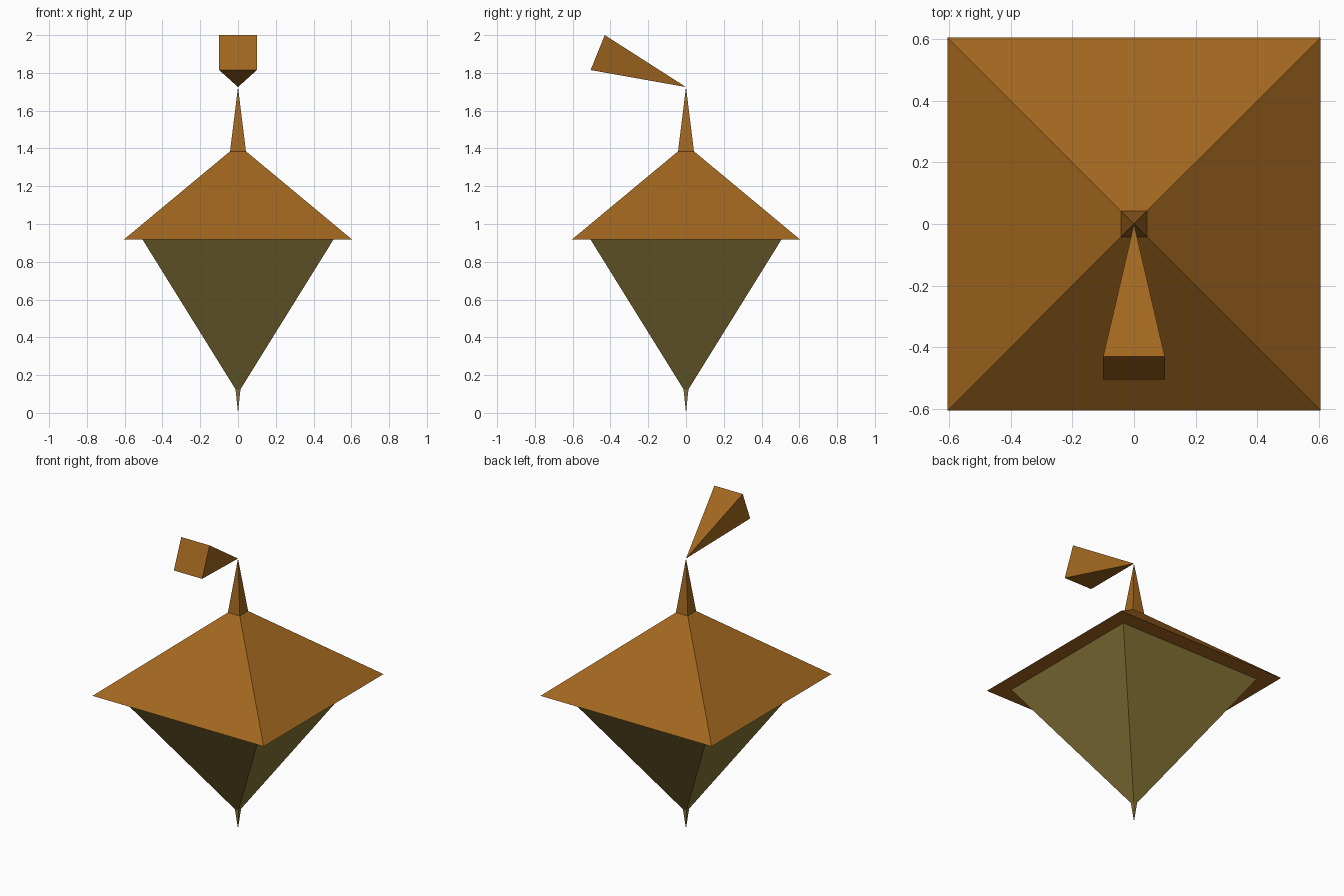
import bpy, bmesh

if "Cube" in bpy.data.objects:
    bpy.data.objects.remove(bpy.data.objects["Cube"])


def material(name, color):
    m = bpy.data.materials.new(name)
    m.diffuse_color = (*color, 1)
    m.use_nodes = True
    m.node_tree.nodes["Principled BSDF"].inputs["Base Color"].default_value = m.diffuse_color
    return m


def finish(name, bm, mat):
    bmesh.ops.recalc_face_normals(bm, faces=bm.faces)
    mesh = bpy.data.meshes.new(name)
    bm.to_mesh(mesh)
    bm.free()
    mesh.materials.append(mat)
    obj = bpy.data.objects.new(name, mesh)
    bpy.context.collection.objects.link(obj)
    return obj


def spire(name, base, shoulder, tip_z, mat):
    """Square pyramid that narrows to a thin spike; base and shoulder are (half width, z)."""
    bm = bmesh.new()
    rings = [[bm.verts.new((x * h, y * h, z)) for x, y in ((-1, -1), (1, -1), (1, 1), (-1, 1))]
             for h, z in (base, shoulder)]
    tip = bm.verts.new((0, 0, tip_z))
    bm.faces.new(rings[0])
    for i in range(4):
        j = (i + 1) % 4
        bm.faces.new((rings[0][i], rings[0][j], rings[1][j], rings[1][i]))
        bm.faces.new((rings[1][i], rings[1][j], tip))
    return finish(name, bm, mat)


brown = material("brown", (0.36, 0.135, 0.014))
olive = material("olive", (0.25, 0.18, 0.04))

# Roof with its spike, and the inverted body below it
spire("roof", (0.605, 0.917), (0.042, 1.385), 1.725, brown)
spire("body", (0.505, 0.917), (0.013, 0.125), 0.0, olive)

# Tilted pyramid pennant whose point meets the spike
bm = bmesh.new()
base = [bm.verts.new(p) for p in ((-0.1, -0.505, 1.815), (0.1, -0.505, 1.815),
                                  (0.1, -0.43, 2.0), (-0.1, -0.43, 2.0))]
point = bm.verts.new((0, 0, 1.725))
bm.faces.new(base)
for i in range(4):
    bm.faces.new((base[i], base[(i + 1) % 4], point))
finish("pennant", bm, brown)
